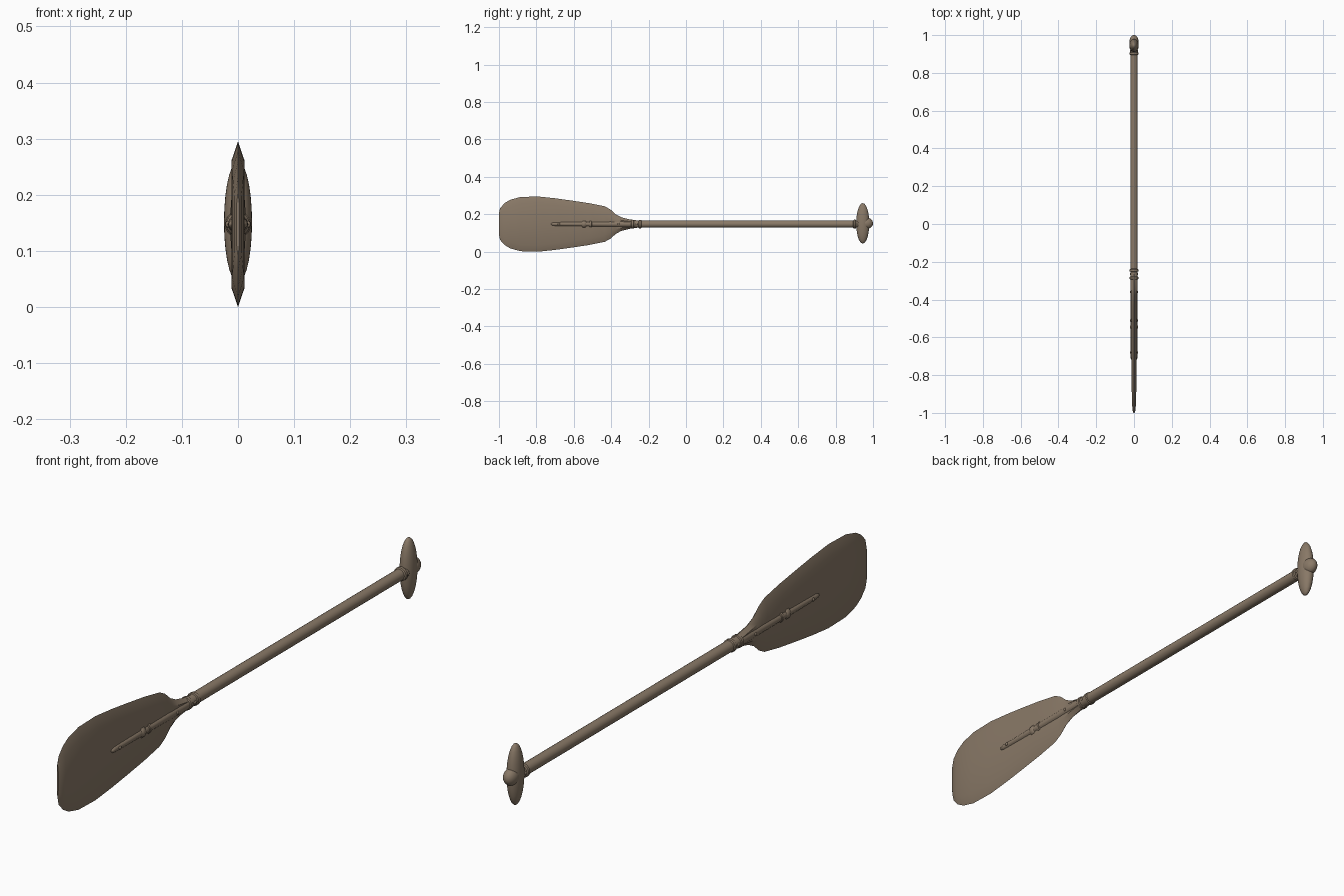
import bpy, bmesh, math
from mathutils import Matrix

if "Cube" in bpy.data.objects:
    bpy.data.objects.remove(bpy.data.objects["Cube"])

ZC = 0.15
wood = bpy.data.materials.new("wood")
wood.diffuse_color = (0.25, 0.19, 0.135, 1)
wood.use_nodes = True
wood.node_tree.nodes["Principled BSDF"].inputs["Base Color"].default_value = wood.diffuse_color


def finish(name, bm, angle=40):
    bmesh.ops.recalc_face_normals(bm, faces=bm.faces)
    me = bpy.data.meshes.new(name)
    bm.to_mesh(me)
    bm.free()
    ob = bpy.data.objects.new(name, me)
    bpy.context.collection.objects.link(ob)
    me.materials.append(wood)
    bpy.ops.object.select_all(action='DESELECT')
    ob.select_set(True)
    bpy.context.view_layer.objects.active = ob
    bpy.ops.object.shade_smooth_by_angle(angle=math.radians(angle))
    return ob


def loft(name, rings, angle=40):
    """Bridge equal-length rings of points and cap both ends."""
    bm = bmesh.new()
    vs = [[bm.verts.new(p) for p in ring] for ring in rings]
    n = len(vs[0])
    for a, b in zip(vs, vs[1:]):
        for i in range(n):
            j = (i + 1) % n
            bm.faces.new((a[i], a[j], b[j], b[i]))
    bm.faces.new(vs[0])
    bm.faces.new(vs[-1])
    return finish(name, bm, angle)


def rod(name, profile, n=20):
    """Round part along y from (y, half width x, half height z) stations."""
    turn = [2 * math.pi * i / n for i in range(n)]
    return loft(name, [[(rx * math.cos(a), y, ZC + rz * math.sin(a)) for a in turn]
                       for y, rx, rz in profile])


def collar(name, y, r, w):
    return rod(name, [(y - w, r - .004, r - .004), (y - w * .6, r, r),
                      (y + w * .6, r, r), (y + w, r - .004, r - .004)])


def ellipsoid(name, centre, size, seg=28):
    bm = bmesh.new()
    bmesh.ops.create_uvsphere(bm, u_segments=seg, v_segments=seg // 2, radius=1)
    bmesh.ops.transform(bm, verts=bm.verts,
                        matrix=Matrix.Translation(centre) @ Matrix.Diagonal((*size, 1)))
    return finish(name, bm)


# Blade: (y, half height, half thickness), sharp bevelled rim
stations = [(-1.0, .058, .003), (-.994, .085, .006), (-.97, .112, .009),
            (-.94, .130, .011), (-.885, .145, .012), (-.79, .1475, .012),
            (-.70, .138, .012), (-.62, .127, .012), (-.52, .112, .012),
            (-.435, .095, .012), (-.405, .079, .012), (-.375, .052, .013),
            (-.345, .036, .013), (-.30, .025, .014), (-.25, .018, .014)]
rings = []
for y, h, t in stations:
    k = h - min(.035, h * .45)
    rings.append([(0, y, ZC + h), (t, y, ZC + k), (t, y, ZC - k),
                  (0, y, ZC - h), (-t, y, ZC - k), (-t, y, ZC + k)])
loft("blade", rings, 30)

# Shaft and its tapered spine over the blade
rod("shaft", [(-.29, .0195, .0195), (.93, .0195, .0195)])
rod("spine", [(-.722, .012, .004), (-.715, .017, .010), (-.70, .018, .013),
              (-.56, .0185, .015), (-.42, .0185, .0165), (-.28, .0195, .0185)])

# Binding collars
for i, (y, r, w) in enumerate([(-.245, .0225, .009), (-.285, .0225, .009),
                               (-.51, .0205, .008), (-.545, .021, .012),
                               (.902, .0235, .008)]):
    collar(f"collar_{i}", y, r, w)

# Rivets on both faces
for i, y in enumerate((-.68, -.36, -.265, .915)):
    for side in (-1, 1):
        ellipsoid(f"rivet_{i}_{side}", (side * .0185, y, ZC), (.004, .006, .006), 12)

# Cross grip with end knob
ellipsoid("grip", (0, .945, ZC + .004), (.025, .035, .108))
ellipsoid("grip_knob", (0, .966, ZC + .004), (.024, .034, .03))
# Keep the whole paddle resting on the ground plane
for ob in bpy.context.collection.objects:
    ob.location.z -= ZC - .1475
